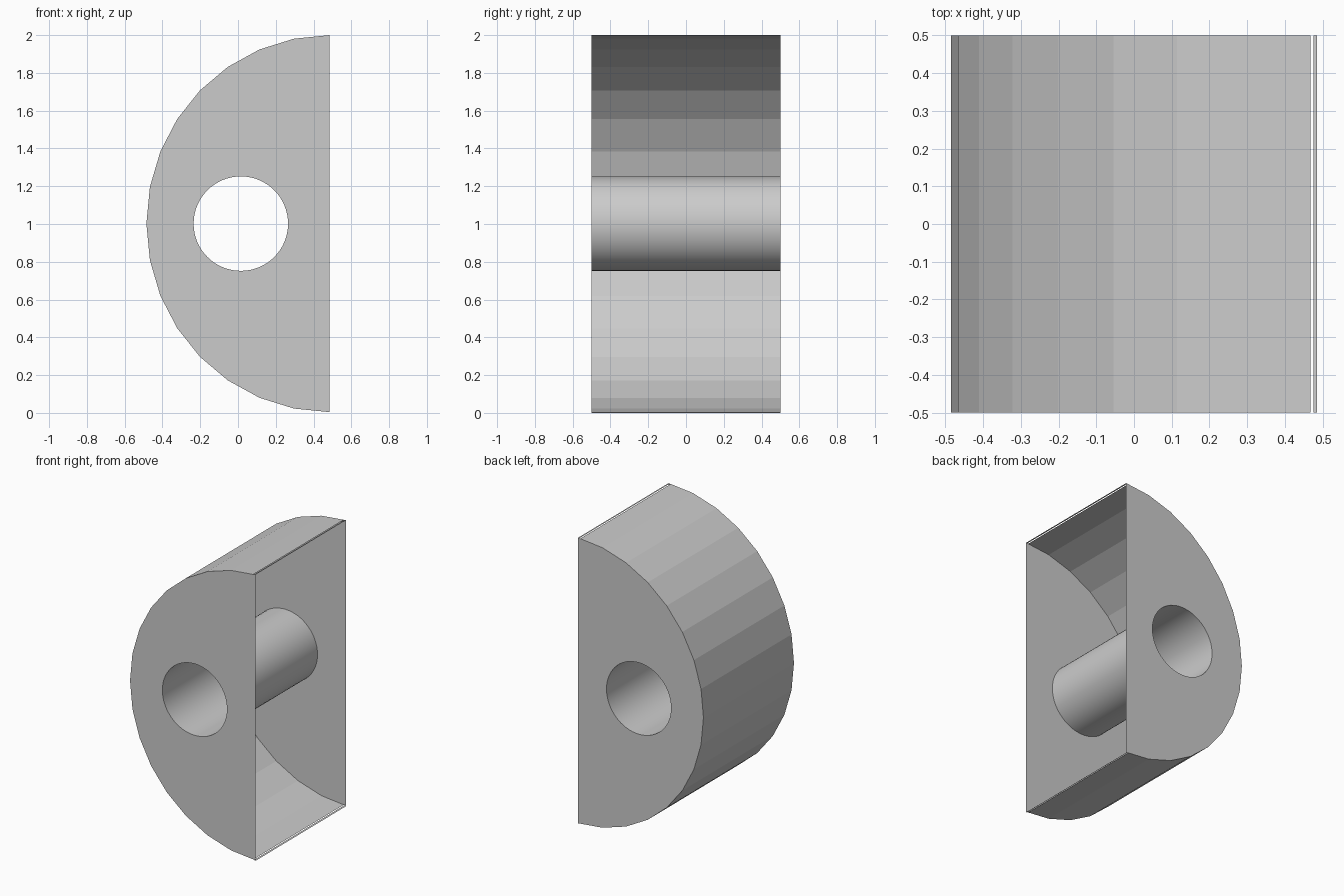
import bpy, bmesh, math

cube = bpy.data.objects.get("Cube")
if cube:
    bpy.data.objects.remove(cube, do_unlink=True)

DEPTH = 1.0
EDGE_X, MID_Z = 0.485, 1.002
RX, RZ = 0.97, 0.998
HOLE_X, HOLE_R = 0.015, 0.25
SIDES, HOLE_SIDES = 16, 64

grey = bpy.data.materials.new("light grey")
grey.use_nodes = True
colour = (0.6, 0.6, 0.6, 1)
grey.diffuse_color = colour
grey.node_tree.nodes["Principled BSDF"].inputs["Base Color"].default_value = colour


def finish(bm, name, recalc=True):
    if recalc:
        bmesh.ops.recalc_face_normals(bm, faces=bm.faces)
    mesh = bpy.data.meshes.new(name)
    bm.to_mesh(mesh)
    bm.free()
    mesh.materials.append(grey)
    obj = bpy.data.objects.new(name, mesh)
    bpy.context.collection.objects.link(obj)
    return obj


def strip(name, points, closed=False, smooth=False):
    """Sweep an x-z profile from front to back as a thin sheet."""
    bm = bmesh.new()
    rows = [[bm.verts.new((x, y, z)) for x, z in points]
            for y in (-DEPTH / 2, DEPTH / 2)]
    n = len(points)
    for i in range(n if closed else n - 1):
        j = (i + 1) % n
        face = bm.faces.new((rows[0][i], rows[1][i], rows[1][j], rows[0][j]))
        face.smooth = smooth
    return finish(bm, name, recalc=False)


def along(a, b, x):
    """Point on the line a-b at the given x."""
    t = (x - a[0]) / (b[0] - a[0])
    return (x, a[1] + t * (b[1] - a[1]))


def ring(cx, rx, rz, start, sweep, steps, count):
    return [(cx + rx * math.cos(start + sweep * i / steps),
             MID_Z + rz * math.sin(start + sweep * i / steps)) for i in range(count)]


arc = ring(EDGE_X, RX, RZ, math.pi / 2, math.pi, SIDES, SIDES + 1)
hole = ring(HOLE_X, HOLE_R, HOLE_R, 0, math.tau, HOLE_SIDES, HOLE_SIDES)

# Faceted curved wall, stopping just short of the open side
top_end = along(arc[0], arc[1], 0.468)
bottom_end = along(arc[-1], arc[-2], 0.468)
strip("curved_wall", [bottom_end] + arc[-2:0:-1] + [top_end])

# Narrow rim strips beyond the slits
strip("top_rim", [along(arc[0], arc[1], 0.475), arc[0]][::-1][::-1])
strip("bottom_rim", [(EDGE_X, 0.0), along(arc[-1], arc[-2], 0.475)])

# Smooth tube through both end plates
strip("bore_tube", hole, closed=True, smooth=True)

# Flat end plates with the round hole
for name, side in (("front_plate", -1), ("back_plate", 1)):
    bm = bmesh.new()
    for loop in (arc, hole):
        verts = [bm.verts.new((x, side * DEPTH / 2, z)) for x, z in loop]
        for i, v in enumerate(verts):
            bm.edges.new((v, verts[(i + 1) % len(verts)]))
    bmesh.ops.triangle_fill(bm, use_beauty=True, use_dissolve=False,
                            edges=bm.edges[:], normal=(0, side, 0))
    bm.normal_update()
    for face in bm.faces:
        if face.normal.y * side < 0:
            face.normal_flip()
    finish(bm, name, recalc=False)
